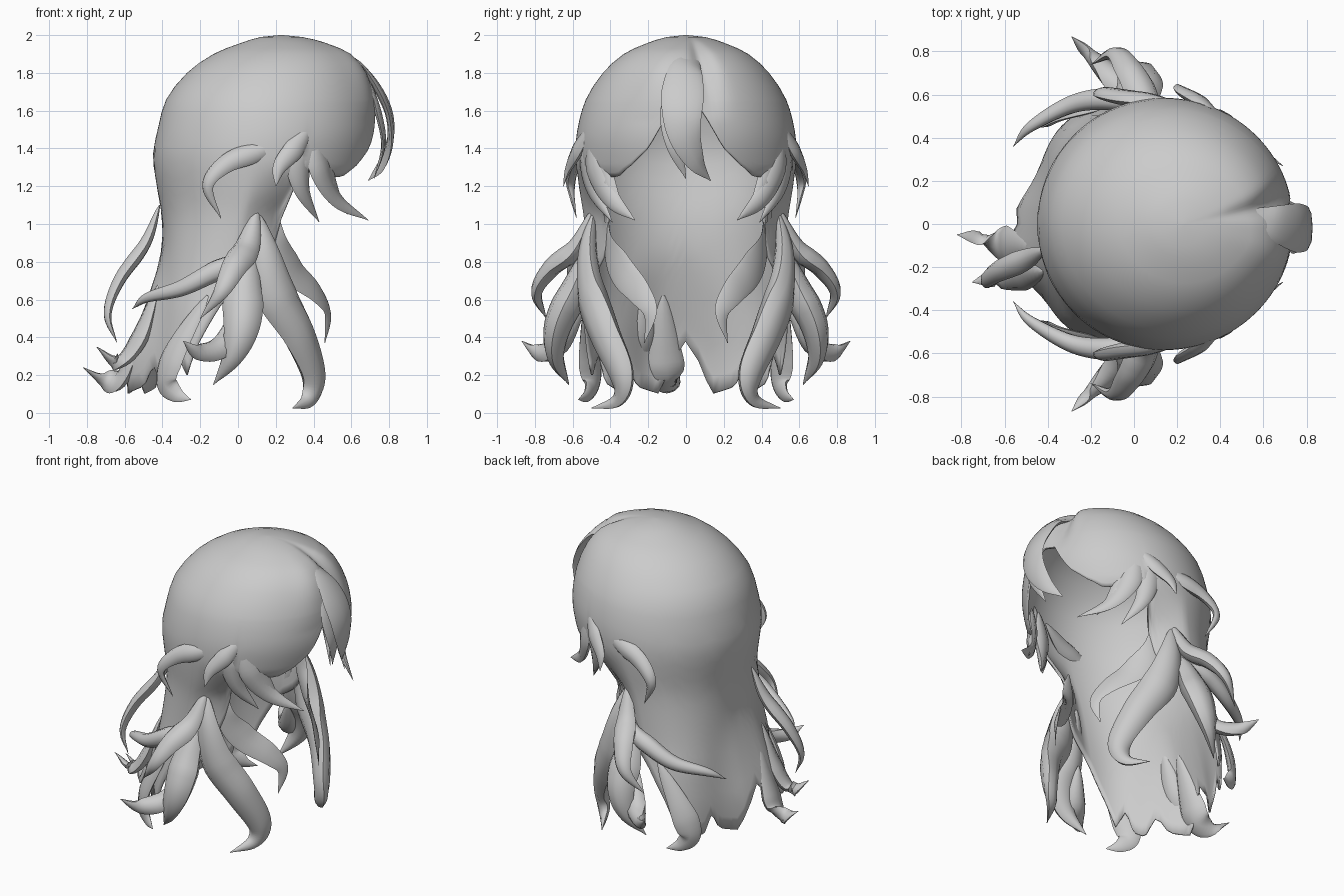
import bpy, bmesh, math
from mathutils import Vector

cube = bpy.data.objects.get("Cube")
if cube:
    bpy.data.objects.remove(cube)

hair = bpy.data.materials.new("hair_grey")
hair.use_nodes = True
hair.diffuse_color = (0.6, 0.6, 0.6, 1)
hair.node_tree.nodes["Principled BSDF"].inputs["Base Color"].default_value = (0.6, 0.6, 0.6, 1)


def spline(points, steps):
    """Smooth path through the points."""
    p = [Vector(q) for q in points]
    p = [p[0] * 2 - p[1]] + p + [p[-1] * 2 - p[-2]]
    out = []
    for a, b, c, d in zip(p, p[1:], p[2:], p[3:]):
        for s in range(steps):
            t = s / steps
            out.append(.5 * (2 * b + (c - a) * t + (2 * a - 5 * b + 4 * c - d) * t * t
                             + (3 * b - a - 3 * c + d) * t ** 3))
    return out + [p[-2]]


def clamp(v):
    return max(0, min(1, v))


def bell(v, centre, spread):
    return math.exp(-((v - centre) / spread) ** 2)


def lerp_table(table, key):
    """Linear lookup in rows sorted by their first value."""
    if key <= table[0][0]:
        return list(table[0])[1:]
    for a, b in zip(table, table[1:]):
        if key <= b[0]:
            f = (key - a[0]) / (b[0] - a[0])
            return [p + (q - p) * f for p, q in zip(list(a)[1:], list(b)[1:])]
    return list(table[-1])[1:]


def finish(name, bm, mirror=False):
    mesh = bpy.data.meshes.new(name)
    bm.to_mesh(mesh)
    bm.free()
    obj = bpy.data.objects.new(name, mesh)
    bpy.context.collection.objects.link(obj)
    mesh.materials.append(hair)
    if mirror:
        mod = obj.modifiers.new("mirror", "MIRROR")
        mod.use_axis = (False, True, False)
        mod.use_mirror_merge = False
    bpy.ops.object.select_all(action="DESELECT")
    obj.select_set(True)
    bpy.context.view_layer.objects.active = obj
    bpy.ops.object.shade_smooth_by_angle(angle=math.radians(50))
    return obj


# Head shell: height, back x, front x, half width
SECTIONS = spline([
    (0.1, -.45, .48, .55), (0.3, -.45, .48, .56), (0.5, -.43, .48, .55),
    (0.7, -.41, .48, .53), (1.0, -.40, .54, .54), (1.2, -.43, .66, .57),
    (1.36, -.45, .72, .585), (1.5, -.425, .74, .575), (1.66, -.38, .72, .53),
    (1.8, -.27, .67, .44), (1.9, -.13, .59, .33), (1.96, .02, .46, .2),
    (1.99, .12, .34, .1), (2.0, .22, .24, .01)], 5)
# Hem height by angle away from the face
HEM = [
    (0, 1.62), (9, 1.6), (20, 1.4), (30, 1.31), (40, 1.25), (48, 1.25),
    (60, 1.28), (69, 1.26), (73, .95), (78, .82), (86, .73), (98, .58), (112, .36),
    (120, .2), (130, .32), (136, .16), (146, .12), (154, .26), (160, .14),
    (172, .1), (180, .38)]


def shell_point(angle, z):
    back, front, half = lerp_table(SECTIONS, z)
    signed = (angle + 180) % 360 - 180
    # parting groove, with fuller hair on one side of it
    depth = clamp(min((z - 1.55) / .25, (1.985 - z) / .07))
    groove = bell(signed, 13, 8) * depth
    k = 1 - .09 * groove + .05 * bell(signed, -18, 14) * depth
    # hair turns in beside the face, and the middle of the back flicks out
    tuck = 1 - .2 * clamp((95 - abs(signed)) / 22) * clamp((1.3 - z) / .25)
    flare = .14 * bell(angle, 187, 16) * clamp((.85 - z) / .55)
    # the lower back is squarer in plan than the crown
    a = math.radians(angle)
    power = 1 - .3 * clamp((1.1 - z) / .5)
    c, s = [math.copysign(abs(v) ** power, v) for v in (math.cos(a), math.sin(a))]
    mid, rx = (front + back) / 2, (front - back) / 2
    return (mid + rx * k * c - flare, half * k * s * tuck, z - .02 * groove)


def build_shell():
    bm = bmesh.new()
    crown = [2.0, 1.99, 1.975, 1.96, 1.93, 1.9, 1.85, 1.8, 1.73, 1.66]
    columns, lower = 120, 18
    grid = []
    for c in range(columns):
        angle = c * 360 / columns
        hem = lerp_table(HEM, min(angle, 360 - angle))[0]
        heights = crown + [1.66 + (hem - 1.66) * (r + 1) / lower for r in range(lower)]
        grid.append([bm.verts.new(shell_point(angle, z)) for z in heights])
    for c in range(columns):
        a, b = grid[c], grid[(c + 1) % columns]
        for r in range(len(a) - 1):
            bm.faces.new((a[r], a[r + 1], b[r + 1], b[r]))
    bm.faces.new([col[0] for col in grid])
    obj = finish("head_shell", bm)
    mod = obj.modifiers.new("thickness", "SOLIDIFY")
    mod.thickness = .012
    mod.offset = -1


def lock(name, points, width, thick, mirror=True, sides=8):
    """Flattened strand, slim at the root, swelling and tapering to a point."""
    path = spline(points, 7)
    bm = bmesh.new()
    rings = []
    last = len(path) - 1
    for i, pos in enumerate(path):
        t = i / last
        tangent = (path[min(i + 1, last)] - path[max(i - 1, 0)]).normalized()
        outward = Vector((pos.x - .1, pos.y, .15))
        across = tangent.cross(outward).normalized()
        normal = across.cross(tangent).normalized()
        swell = max(.08, min(1, t / .35) ** .6) * max(.02, 1 - t ** 2.4)
        ring = []
        for s in range(sides):
            a = 2 * math.pi * s / sides
            ring.append(bm.verts.new(pos + across * (math.cos(a) * width / 2 * swell)
                                     + normal * (math.sin(a) * thick / 2 * swell)))
        rings.append(ring)
    for a, b in zip(rings, rings[1:]):
        for s in range(sides):
            n = (s + 1) % sides
            bm.faces.new((a[s], a[n], b[n], b[s]))
    bm.faces.new(rings[0])
    bm.faces.new(rings[-1])
    bmesh.ops.recalc_face_normals(bm, faces=bm.faces)
    finish(name, bm, mirror)


build_shell()

# Fringe and temples
lock("fringe_centre", [(.5, .06, 1.9), (.66, .0, 1.82), (.78, -.02, 1.64), (.81, -.01, 1.48),
                       (.77, .05, 1.33), (.69, .13, 1.23)], .25, .05, False)
lock("fringe_centre_tip", [(.68, -.04, 1.8), (.74, -.07, 1.6), (.77, -.06, 1.42),
                           (.72, .0, 1.24)], .15, .04, False)
lock("temple_curl", [(.4, .49, 1.54), (.3, .57, 1.4), (.22, .62, 1.3), (.2, .65, 1.2)], .12, .06)
lock("temple_lock_back", [(.36, .5, 1.52), (.32, .52, 1.35), (.34, .49, 1.18),
                          (.43, .39, 1.01)], .16, .08)
lock("temple_lock_mid", [(.44, .47, 1.5), (.45, .45, 1.32), (.5, .4, 1.18),
                         (.58, .33, 1.05)], .15, .07)
lock("temple_lock_front", [(.4, .5, 1.5), (.43, .48, 1.3), (.52, .39, 1.13),
                           (.69, .27, 1.02)], .16, .07)
lock("ear_curl", [(.3, .5, 1.46), (.12, .56, 1.39), (-.06, .59, 1.32), (-.16, .61, 1.2),
                  (-.09, .58, 1.03)], .13, .08)

# Strands framing the face
lock("face_strand", [(.18, .42, 1.1), (.2, .41, .9), (.29, .34, .75), (.41, .25, .64),
                     (.475, .19, .53), (.46, .22, .37)], .19, .03)
lock("front_lock", [(.1, .49, 1.06), (.14, .52, .85), (.2, .5, .63), (.32, .43, .42),
                    (.4, .34, .2), (.37, .36, .07), (.29, .5, .025)], .25, .16)

# Side locks
lock("side_curl", [(.1, .49, 1.08), (.05, .58, .88), (-.02, .71, .77), (-.09, .79, .64),
                   (-.2, .74, .5)], .17, .12)
lock("side_lower_lock", [(.06, .49, .92), (.03, .59, .66), (.02, .68, .46), (-.03, .69, .3),
                         (-.13, .62, .15)], .24, .18)
lock("side_flip", [(.0, .54, .56), (-.08, .66, .36), (-.2, .78, .32), (-.29, .87, .38)], .15, .1)
lock("side_sweep", [(.12, .49, .98), (.02, .56, .82), (-.14, .58, .74), (-.3, .55, .66),
                    (-.48, .45, .61), (-.56, .36, .55)], .13, .12)
lock("hem_curl", [(-.16, .53, .62), (-.32, .52, .35), (-.38, .5, .18), (-.33, .52, .1),
                  (-.25, .57, .07)], .18, .06)

# Back locks
lock("back_loop", [(-.415, -.12, 1.1), (-.49, -.16, .9), (-.63, -.22, .7),
                   (-.69, -.27, .52), (-.64, -.28, .37)], .12, .08, False)
lock("back_flip_low", [(-.46, -.12, .62), (-.55, -.11, .33), (-.61, -.1, .19), (-.7, -.07, .17),
                       (-.82, -.05, .24)], .22, .09, False)
lock("back_flip_high", [(-.42, -.22, .68), (-.52, -.23, .4), (-.63, -.25, .27),
                        (-.75, -.27, .35)], .18, .09, False)
